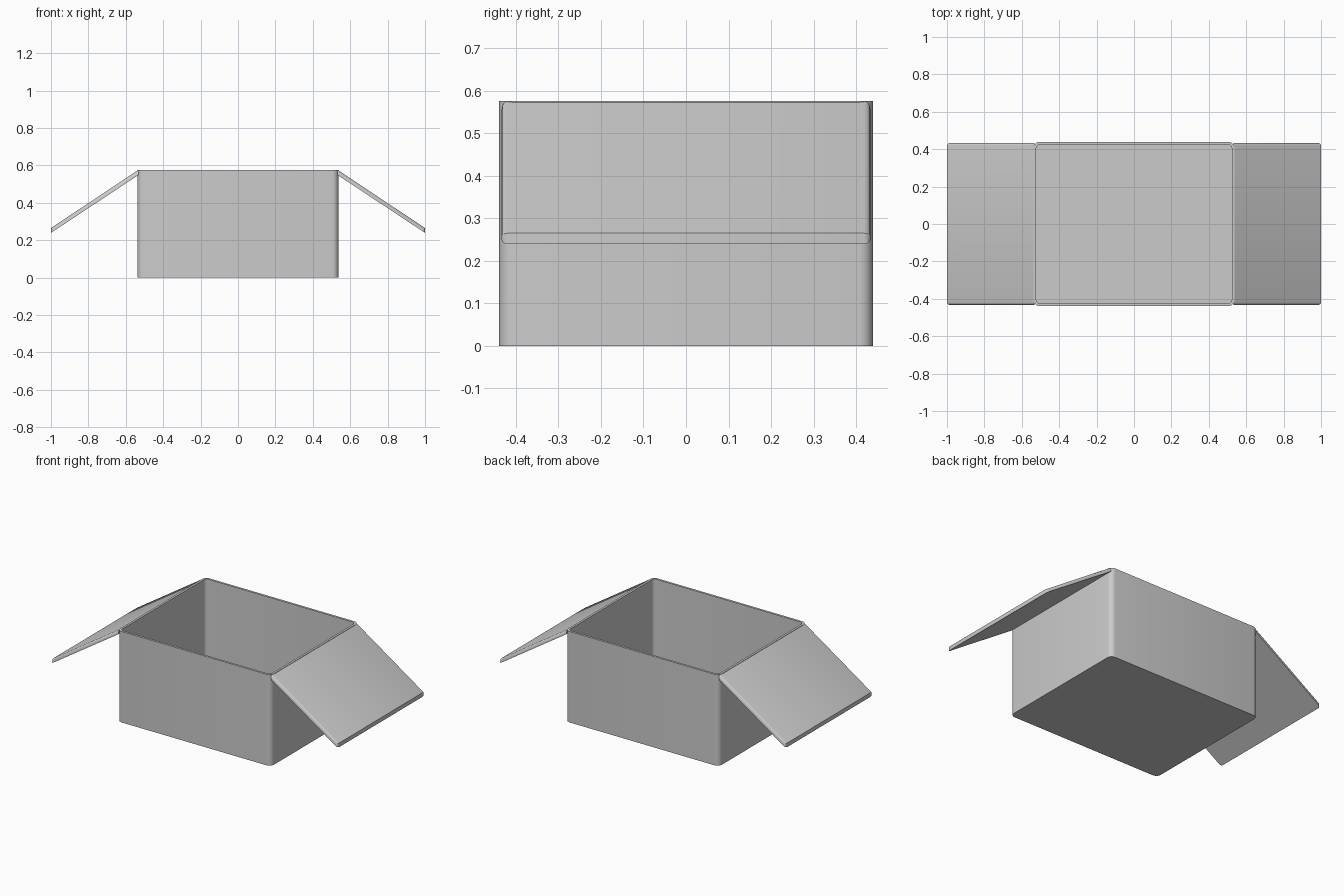
import bpy, bmesh, math

if "Cube" in bpy.data.objects:
    bpy.data.objects.remove(bpy.data.objects["Cube"])


def finish(bm, name):
    bmesh.ops.recalc_face_normals(bm, faces=bm.faces)
    mesh = bpy.data.meshes.new(name)
    bm.to_mesh(mesh)
    bm.free()
    ob = bpy.data.objects.new(name, mesh)
    bpy.context.collection.objects.link(ob)
    bpy.ops.object.select_all(action='DESELECT')
    ob.select_set(True)
    bpy.context.view_layer.objects.active = ob
    bpy.ops.object.shade_smooth_by_angle(angle=math.radians(35))
    return ob


def rounded_ring(bm, hx, hy, r, z, n=5):
    ring = []
    for q, (sx, sy) in enumerate([(1, 1), (-1, 1), (-1, -1), (1, -1)]):
        for i in range(n + 1):
            a = math.pi / 2 * (q + i / n)
            ring.append(bm.verts.new((sx * (hx - r) + r * math.cos(a),
                                      sy * (hy - r) + r * math.sin(a), z)))
    return ring


# Open box body with rounded corners, thin walls and a floor
bm = bmesh.new()
specs = [(0.537, 0.439, 0.032, 0.0), (0.537, 0.439, 0.032, 0.575),
         (0.523, 0.425, 0.022, 0.575), (0.523, 0.425, 0.022, 0.014)]
rings = [rounded_ring(bm, *s) for s in specs]
for a, b in zip(rings, rings[1:]):
    for i in range(len(a)):
        j = (i + 1) % len(a)
        bm.faces.new((a[i], a[j], b[j], b[i]))
bm.faces.new(rings[0])
bm.faces.new(rings[-1])
finish(bm, "box_body")

# Folded-out side flaps: sloped slabs with softened long edges and tips
profile = [(0.533, 0.575), (1.0, 0.265), (1.0, 0.239), (0.533, 0.548)]
for side, name in ((1, "right_flap"), (-1, "left_flap")):
    bm = bmesh.new()
    f = bm.faces.new([bm.verts.new((side * x, -0.433, z)) for x, z in profile])
    ext = bmesh.ops.extrude_face_region(bm, geom=[f])
    for v in ext["geom"]:
        if isinstance(v, bmesh.types.BMVert):
            v.co.y = 0.433
    bm.normal_update()
    edges = []
    for e in bm.edges:
        p, q = (v.co for v in e.verts)
        same_side = abs(p.y - q.y) < 0.01
        tip = same_side and min(abs(p.x), abs(q.x)) > 0.9
        upper = same_side and abs(p.x - q.x) > 0.1 and max(p.z, q.z) > 0.56
        if tip or upper:
            edges.append(e)
    bmesh.ops.bevel(bm, geom=edges, offset=0.015, segments=3, profile=0.5,
                    affect='EDGES', clamp_overlap=True)
    finish(bm, name)
